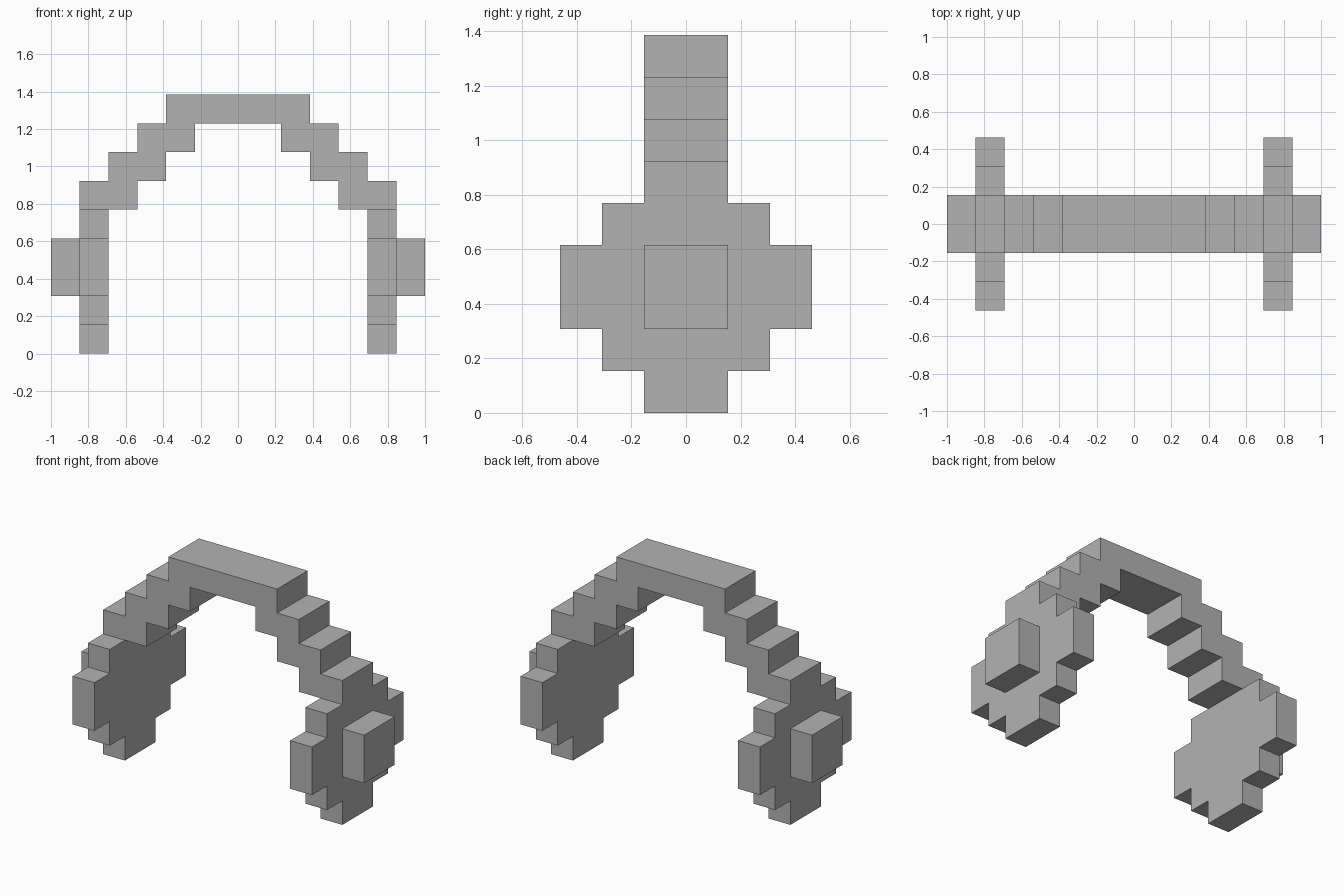
import bpy
import bmesh
from mathutils import Vector

cube = bpy.data.objects.get("Cube")
if cube:
    bpy.data.objects.remove(cube, do_unlink=True)

U = 2 / 13  # edge of one block

grey = bpy.data.materials.new("plain_grey")
grey.use_nodes = True
colour = (0.45, 0.45, 0.45, 1)
grey.diffuse_color = colour
grey.node_tree.nodes["Principled BSDF"].inputs["Base Color"].default_value = colour


def extrude_profile(name, points, direction):
    """Extrude a flat outline, given in blocks, into a solid."""
    bm = bmesh.new()
    face = bm.faces.new([bm.verts.new(Vector(p) * U) for p in points])
    result = bmesh.ops.extrude_face_region(bm, geom=[face], use_keep_orig=True)
    moved = [g for g in result["geom"] if isinstance(g, bmesh.types.BMVert)]
    bmesh.ops.translate(bm, verts=moved, vec=Vector(direction) * U)
    bmesh.ops.recalc_face_normals(bm, faces=bm.faces)
    mesh = bpy.data.meshes.new(name)
    bm.to_mesh(mesh)
    bm.free()
    mesh.materials.append(grey)
    obj = bpy.data.objects.new(name, mesh)
    bpy.context.collection.objects.link(obj)
    return obj


def mirrored(half):
    """Complete an outline from its positive half."""
    return half + [(-a, b) for a, b in reversed(half)]


# Stepped headband: outer stairs down, then inner stairs back up
outer, inner = [], []
for step in range(4):
    x, top = 2.5 + step, 9 - step
    outer += [(x, top), (x, top - 1)]
    if step:
        inner += [(x - 2, top), (x - 2, top - 1)]
band = mirrored(outer + inner[::-1])
extrude_profile("headband", [(x, -1, z) for x, z in band], (0, 2, 0))

# Stepped ear cup outline as (half width, height)
cup = mirrored([(1, 0), (1, 1), (2, 1), (2, 2), (3, 2), (3, 4),
                (2, 4), (2, 5), (1, 5)])
pad = mirrored([(1, 2), (1, 4)])

for side, label in ((1, "left"), (-1, "right")):
    extrude_profile(label + "_ear_cup",
                    [(side * 4.5, y, z) for y, z in cup], (side, 0, 0))
    extrude_profile(label + "_outer_block",
                    [(side * 5.5, y, z) for y, z in pad], (side, 0, 0))
